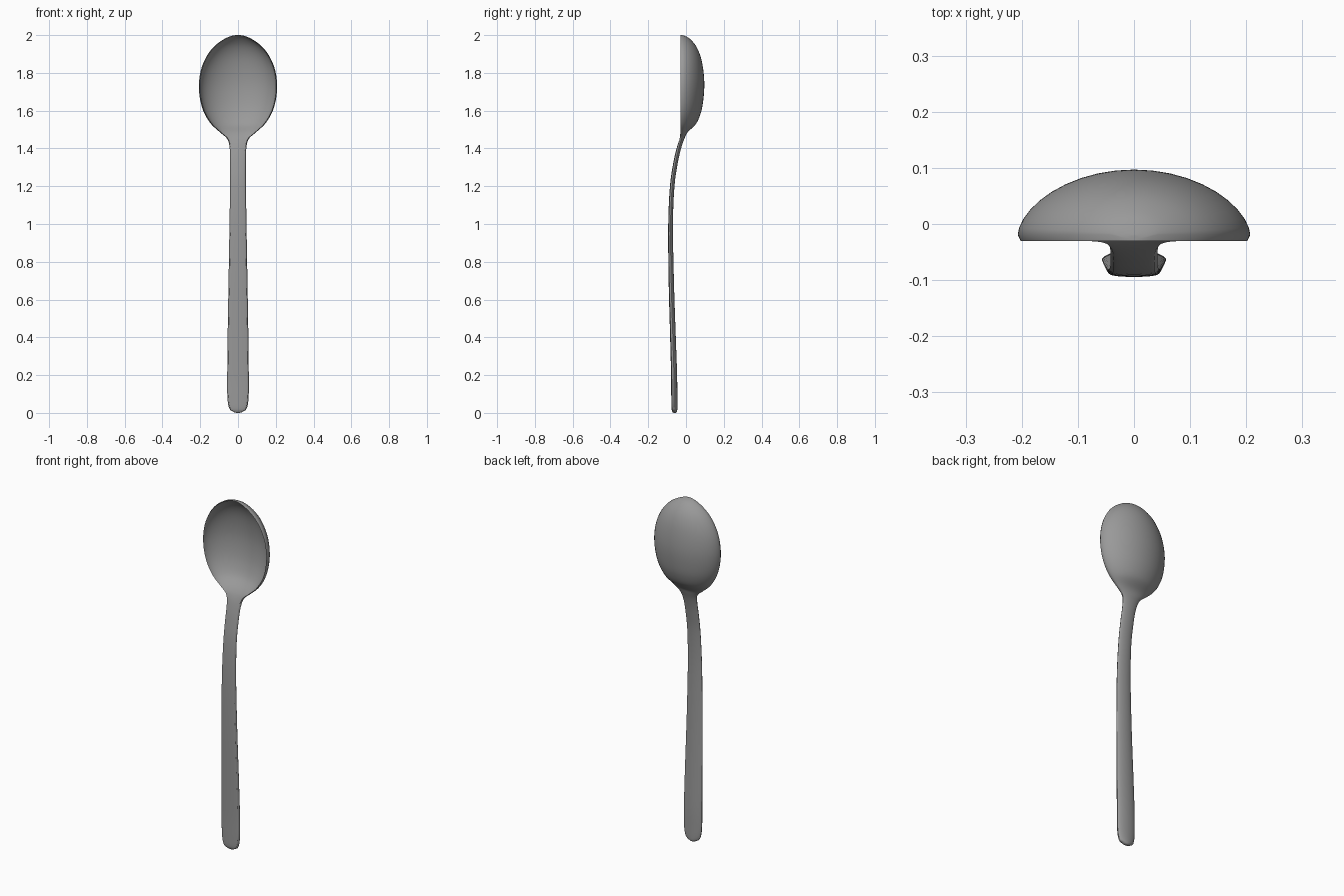
import bpy
import bmesh
import math

if "Cube" in bpy.data.objects:
    bpy.data.objects.remove(bpy.data.objects["Cube"], do_unlink=True)

SIDE_STEPS = 20   # points across one face of a cross-section
SPAN_STEPS = 6    # cross-sections between two stations

# Stations from handle end to bowl tip:
# height, half width, rim y, hollow of the front, bulge of the back
stations = [
    (0, .004, -.066, 0, .012),
    (.006, .025, -.07, -.002, .022),
    (.024, .046, -.073, -.004, .027),
    (.08, .056, -.074, -.004, .028),
    (.2, .057, -.075, -.004, .028),
    (.4, .055, -.08, -.004, .026),
    (.7, .05, -.088, -.004, .024),
    (1, .045, -.09, -.004, .021),
    (1.2, .042, -.081, -.004, .02),
    (1.32, .042, -.064, -.004, .02),
    (1.4, .044, -.047, -.003, .021),
    (1.45, .057, -.034, .002, .025),
    (1.485, .095, -.03, .022, .038),
    (1.53, .143, -.03, .068, .083),
    (1.59, .18, -.03, .095, .109),
    (1.66, .201, -.03, .11, .122),
    (1.74, .207, -.03, .115, .127),
    (1.82, .195, -.03, .108, .121),
    (1.89, .165, -.03, .092, .106),
    (1.945, .121, -.03, .066, .081),
    (1.985, .062, -.03, .03, .045),
    (2, .004, -.03, 0, .01),
]


def mirrored(station):
    """Reflect a station across the centre line so the ends close round."""
    return (station[0], -station[1]) + station[2:]


def spline(a, b, c, d, t):
    """Smooth curve from b to c."""
    return 0.5 * (2 * b + (c - a) * t + (2 * a - 5 * b + 4 * c - d) * t * t
                  + (3 * b - a - 3 * c + d) * t ** 3)


def smooth_stations(keys):
    keys = [mirrored(keys[1])] + keys + [mirrored(keys[-2])]
    for i in range(1, len(keys) - 2):
        for step in range(SPAN_STEPS):
            t = step / SPAN_STEPS
            yield [spline(*values, t) for values in zip(*keys[i - 1:i + 3])]
    yield list(keys[-2])


def section(z, width, rim, hollow, bulge):
    """Closed outline: across the front, then back across the rear."""
    lip = min(.005, width * .15)
    edge = min(.011, bulge * .4)
    points = []
    for i in range(SIDE_STEPS + 1):
        u = -math.cos(math.pi * i / SIDE_STEPS)
        dome = max(0, 1 - u * u) ** .6
        points.append(((width - lip) * u, rim + hollow * dome, z))
    for i in range(SIDE_STEPS + 1):
        u = math.cos(math.pi * i / SIDE_STEPS)
        dome = max(0, 1 - u * u) ** .6
        points.append((width * u, rim + edge + (bulge - edge) * dome, z))
    return points


# Loft the whole spoon as one closed skin
bm = bmesh.new()
rings = [[bm.verts.new(p) for p in section(*s)] for s in smooth_stations(stations)]
for lower, upper in zip(rings, rings[1:]):
    for i in range(len(lower)):
        j = (i + 1) % len(lower)
        bm.faces.new((lower[i], lower[j], upper[j], upper[i]))
bm.faces.new(rings[0])
bm.faces.new(rings[-1])
bmesh.ops.recalc_face_normals(bm, faces=bm.faces)
mesh = bpy.data.meshes.new("spoon")
bm.to_mesh(mesh)
bm.free()
spoon = bpy.data.objects.new("spoon", mesh)
bpy.context.collection.objects.link(spoon)

# Plain grey metal
steel = bpy.data.materials.new("grey_steel")
steel.use_nodes = True
colour = (.32, .32, .32, 1)
steel.diffuse_color = colour
steel.node_tree.nodes["Principled BSDF"].inputs["Base Color"].default_value = colour
mesh.materials.append(steel)

# Smooth surfaces with a crisp rim
bpy.context.view_layer.objects.active = spoon
spoon.select_set(True)
bpy.ops.object.shade_smooth_by_angle(angle=math.radians(40))
